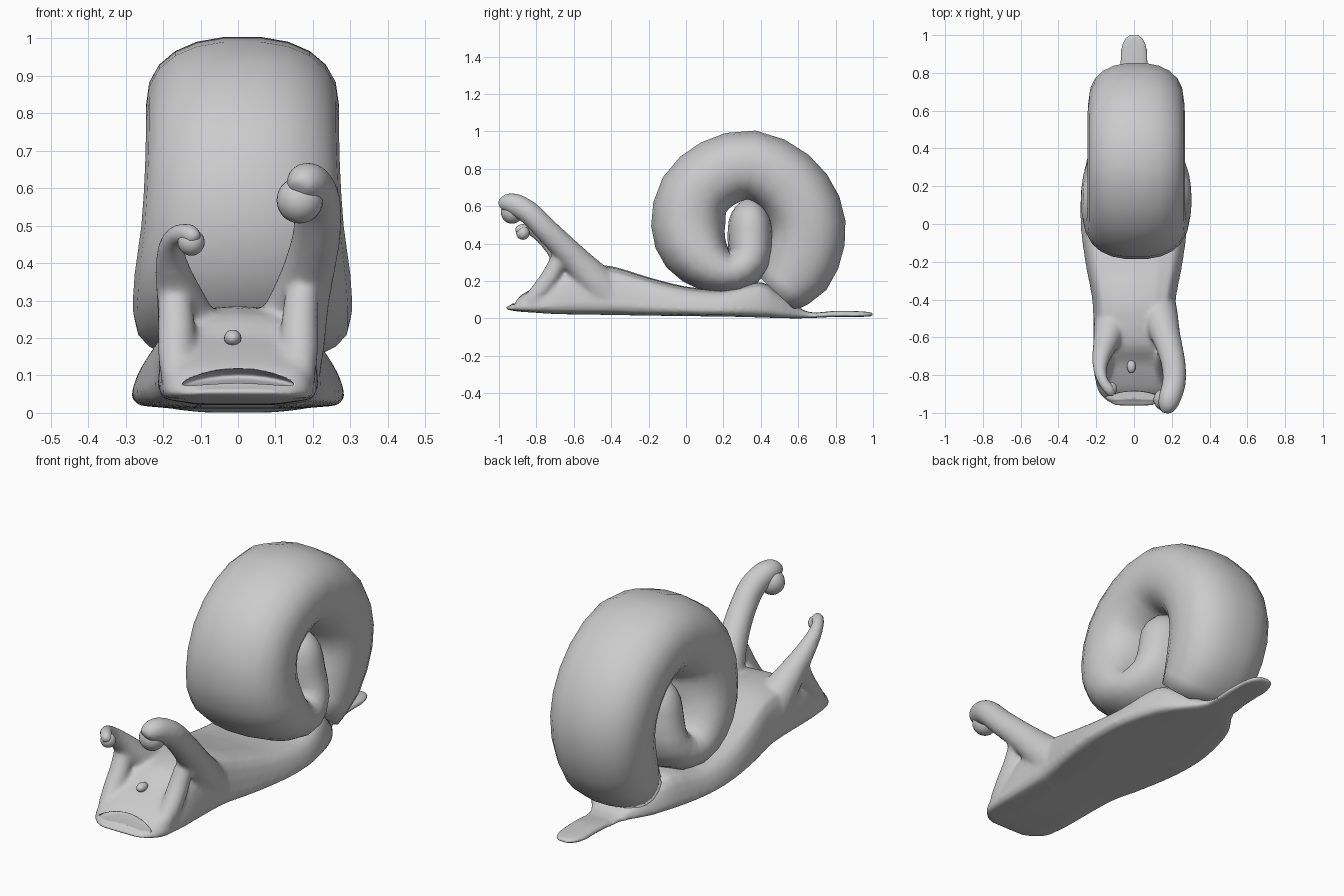
import bpy, bmesh, math
from mathutils import Vector

if "Cube" in bpy.data.objects:
    bpy.data.objects.remove(bpy.data.objects["Cube"])


def smooth_path(pts, steps):
    """Catmull-Rom interpolation of tuples of any length."""
    out = []
    for i in range(len(pts) - 1):
        p0, p1, p2 = pts[max(i - 1, 0)], pts[i], pts[i + 1]
        p3 = pts[min(i + 2, len(pts) - 1)]
        for k in range(steps):
            t = k / steps
            out.append(tuple(b + .5 * t * (c - a + t * (2 * a - 5 * b + 4 * c - d
                             + t * (3 * (b - c) + d - a)))
                             for a, b, c, d in zip(p0, p1, p2, p3)))
    return out + [tuple(pts[-1])]


def loft(bm, rings):
    """Skin a list of equal-length closed rings and cap both ends."""
    loops = [[bm.verts.new(p) for p in r] for r in rings]
    n = len(loops[0])
    for a, b in zip(loops, loops[1:]):
        for i in range(n):
            bm.faces.new((a[i], a[(i + 1) % n], b[(i + 1) % n], b[i]))
    bm.faces.new(loops[0][::-1])
    bm.faces.new(loops[-1])


def tube_rings(path, seg, power=2.0):
    """Rings along (x, y, z, in-plane radius, x radius)."""
    pts = [Vector(p[:3]) for p in path]
    rings = []
    for i, p in enumerate(path):
        t = pts[min(i + 1, len(pts) - 1)] - pts[max(i - 1, 0)]
        t.normalize()
        side = (Vector((1, 0, 0)) - t * t.x).normalized()
        up = t.cross(side)
        ring = []
        for k in range(seg):
            a = 2 * math.pi * k / seg
            c, s = math.cos(a), math.sin(a)
            u = math.copysign(abs(c) ** (2 / power), c) * p[4]
            v = math.copysign(abs(s) ** (2 / power), s) * p[3]
            ring.append(pts[i] + side * u + up * v)
        rings.append(ring)
    return rings


def finish(name, bm):
    bmesh.ops.recalc_face_normals(bm, faces=bm.faces)
    for f in bm.faces:
        f.smooth = True
    me = bpy.data.meshes.new(name)
    bm.to_mesh(me)
    bm.free()
    ob = bpy.data.objects.new(name, me)
    bpy.context.collection.objects.link(ob)
    return ob


def ball(name, loc, size):
    bm = bmesh.new()
    bmesh.ops.create_uvsphere(bm, u_segments=24, v_segments=14, radius=1)
    for v in bm.verts:
        v.co = Vector(v.co[i] * size[i] + loc[i] for i in range(3))
    return finish(name, bm)


# Coiled shell: y, z, in-plane radius, half width
coil = [(.49, .13, .13, .20), (.59, .25, .19, .225), (.652, .42, .20, .245),
        (.635, .58, .20, .255), (.53, .73, .193, .258), (.35, .82, .187, .258),
        (.17, .775, .19, .258), (.045, .66, .195, .26), (.012, .50, .20, .27),
        (.05, .37, .185, .288), (.15, .27, .14, .292), (.26, .25, .115, .28),
        (.34, .32, .12, .25), (.343, .43, .122, .22), (.34, .53, .112, .20),
        (.335, .60, .075, .15), (.33, .64, .02, .05)]
bm = bmesh.new()
path = smooth_path([(.012,) + c for c in coil], 2)
loft(bm, tube_rings(path, 22, 2.35))
finish("shell", bm)

# Body and foot: y, bottom z, top z, half width
stations = [(-.965, .05, .065, .10), (-.935, .042, .072, .15), (-.88, .035, .125, .195),
            (-.80, .03, .17, .208), (-.73, .025, .205, .212), (-.64, .022, .265, .215),
            (-.50, .02, .285, .217), (-.38, .018, .275, .225), (-.2, .015, .22, .26),
            (0, .012, .17, .285), (.2, .01, .155, .28), (.4, .005, .195, .235),
            (.52, .001, .12, .175), (.65, .001, .035, .09), (.8, .008, .041, .08),
            (.93, .008, .038, .073), (.98, .010, .034, .055), (1.004, .012, .028, .03)]
half = [(.5, 0), (.93, .06), (1, .2), (.96, .5), (.9, .72), (.8, .88), (.5, .97)]
section = [(0, 0)] + half + [(0, 1)] + [(-x, t) for x, t in half[::-1]]
bm = bmesh.new()
loft(bm, [[(x * w, y, b + (t - b) * h) for x, h in section]
          for y, b, t, w in smooth_path(stations, 3)])

# Eye stalks, one small and one large, flaring into the body: x, y, z, radius
small = [(-.10, -.47, .10, .11), (-.125, -.55, .2, .09), (-.15, -.63, .29, .068),
         (-.172, -.70, .37, .05), (-.18, -.77, .435, .037), (-.165, -.83, .472, .03),
         (-.13, -.88, .478, .03), (-.112, -.908, .462, .02)]
large = [(.10, -.40, .10, .12), (.135, -.49, .2, .10), (.165, -.58, .3, .08),
         (.19, -.66, .385, .07), (.21, -.75, .475, .065), (.212, -.84, .565, .063),
         (.19, -.92, .61, .06), (.175, -.965, .61, .05), (.165, -.99, .595, .03)]
for stalk in (small, large):
    loft(bm, tube_rings([p + (p[3],) for p in smooth_path(stalk, 3)], 16))
# Cheek ridges from the mouth corners up into the stalks
for s in (-1, 1):
    ridge = [(s * .16, -.83, .09, .045), (s * .165, -.77, .16, .05),
             (s * .165, -.715, .24, .05), (s * .17, -.68, .32, .045)]
    loft(bm, tube_rings([p + (p[3],) for p in smooth_path(ridge, 2)], 14))
body = finish("body", bm)

# Blend body and stalks, then carve the mouth
cutter = ball("mouth_cutter", (0, -.91, .093), (.15, .11, .02))
for v in cutter.data.vertices:
    v.co.z += .012 - v.co.x ** 2
    v.co.z -= .006
cutter.hide_render = True
cutter.hide_viewport = True
m = body.modifiers.new("blend", "REMESH")
m.mode = "VOXEL"
m.voxel_size = .01
m.use_smooth_shade = True
m = body.modifiers.new("soften", "SMOOTH")
m.factor = .5
m.iterations = 14
m = body.modifiers.new("mouth", "BOOLEAN")
m.operation = "DIFFERENCE"
m.solver = "EXACT"
m.object = cutter

# Eyeballs and nose
ball("large_eye", (.165, -.93, .568), (.062, .06, .062))
ball("small_eye", (-.125, -.872, .456), (.036, .036, .036))
ball("nose", (-.014, -.755, .2), (.023, .035, .022))
